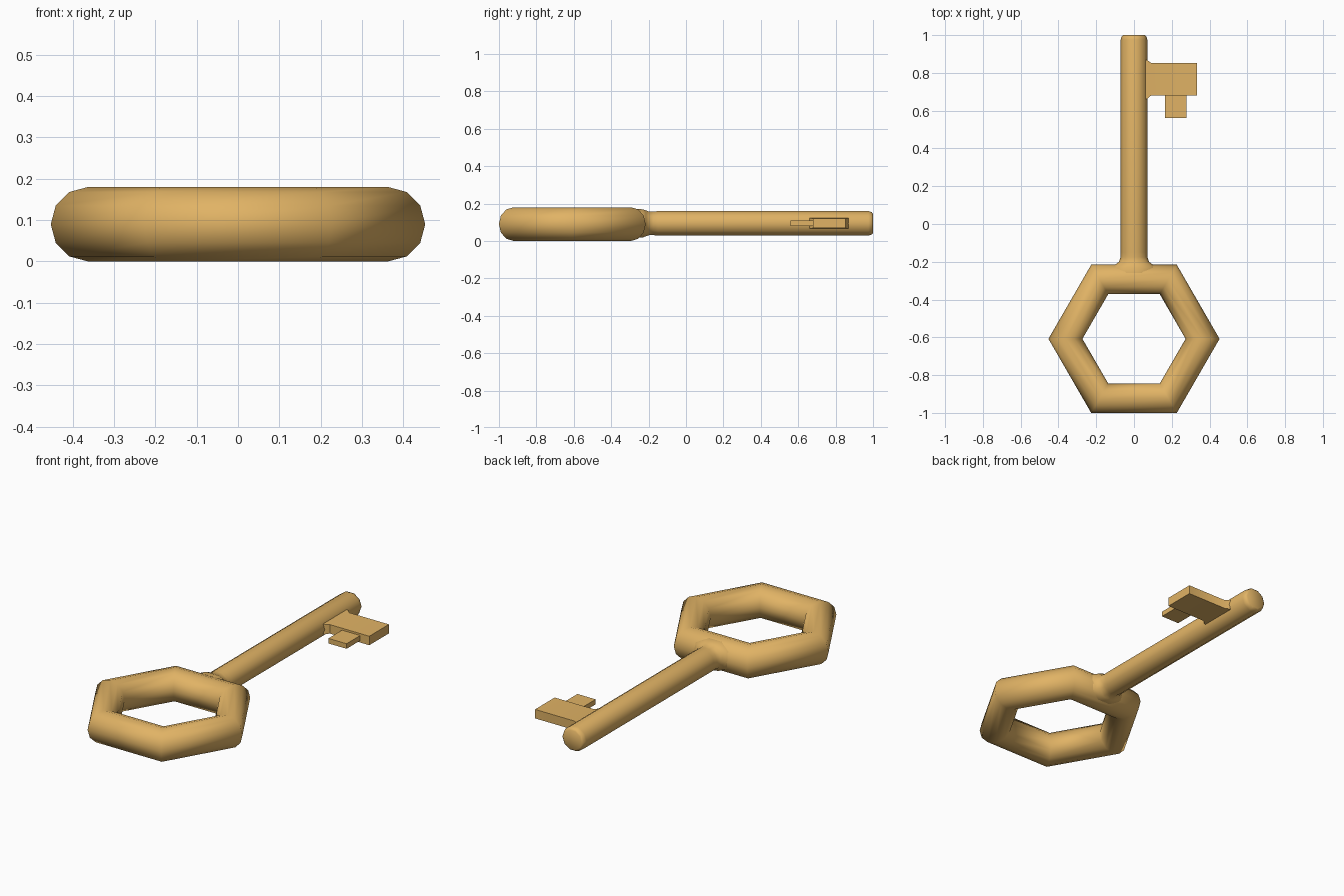
import bpy, bmesh, math

if "Cube" in bpy.data.objects:
    bpy.data.objects.remove(bpy.data.objects["Cube"])

gold = bpy.data.materials.new("gold")
gold.diffuse_color = (0.75, 0.45, 0.13, 1)
gold.use_nodes = True
gold.node_tree.nodes["Principled BSDF"].inputs["Base Color"].default_value = gold.diffuse_color
ZC = 0.09


def make_object(name, bm, smooth_angle):
    bmesh.ops.recalc_face_normals(bm, faces=bm.faces[:])
    mesh = bpy.data.meshes.new(name)
    bm.to_mesh(mesh)
    bm.free()
    obj = bpy.data.objects.new(name, mesh)
    bpy.context.collection.objects.link(obj)
    mesh.materials.append(gold)
    bpy.ops.object.select_all(action='DESELECT')
    obj.select_set(True)
    bpy.context.view_layer.objects.active = obj
    bpy.ops.object.shade_smooth_by_angle(angle=math.radians(smooth_angle))
    return obj


def loft(name, rings, smooth_angle):
    """Join equal-sized loops of points and cap both ends."""
    bm = bmesh.new()
    loops = [[bm.verts.new(p) for p in ring] for ring in rings]
    n = len(loops[0])
    for a, b in zip(loops, loops[1:]):
        for i in range(n):
            j = (i + 1) % n
            bm.faces.new((a[i], a[j], b[j], b[i]))
    bm.faces.new(loops[0])
    bm.faces.new(loops[-1])
    return make_object(name, bm, smooth_angle)


def oval(y, rx, rz, n=10):
    return [(rx * math.cos(2 * math.pi * i / n), y,
             ZC + 0.004 + rz * math.sin(2 * math.pi * i / n)) for i in range(n)]


def slab_x(x, y0, y1, h):
    return [(x, y0, ZC + 0.004 - h), (x, y1, ZC + 0.004 - h),
            (x, y1, ZC + 0.004 + h), (x, y0, ZC + 0.004 + h)]


def slab_y(y, x0, x1, h):
    return [(x0, y, ZC + 0.004 - h), (x1, y, ZC + 0.004 - h),
            (x1, y, ZC + 0.004 + h), (x0, y, ZC + 0.004 + h)]


# Hexagonal bow: six-segment torus
bpy.ops.mesh.primitive_torus_add(
    major_segments=6, minor_segments=12, major_radius=0.363,
    minor_radius=0.09, location=(0, -0.608, ZC))
bow = bpy.context.object
bow.name = "bow_ring"
bow.data.materials.append(gold)
bpy.ops.object.shade_smooth()

# Shaft with flared collar at the bow and a bevelled tip
profile = [(-0.26, 0.13, 0.08), (-0.23, 0.125, 0.079), (-0.215, 0.10, 0.073),
           (-0.20, 0.08, 0.067), (-0.175, 0.071, 0.066), (-0.15, 0.071, 0.069),
           (0.975, 0.071, 0.069), (0.993, 0.066, 0.063), (1.0, 0.056, 0.054)]
loft("shaft", [oval(*p) for p in profile], 50)

# Bit plate, flaring slightly where it meets the shaft
loft("bit_plate", [slab_x(0.03, 0.655, 0.875, 0.03),
                   slab_x(0.07, 0.662, 0.868, 0.028),
                   slab_x(0.09, 0.68, 0.853, 0.025),
                   slab_x(0.333, 0.68, 0.853, 0.025)], 40)

# Small tooth hanging off the plate
loft("bit_tooth", [slab_y(0.70, 0.165, 0.277, 0.014),
                   slab_y(0.56, 0.165, 0.277, 0.014)], 40)
